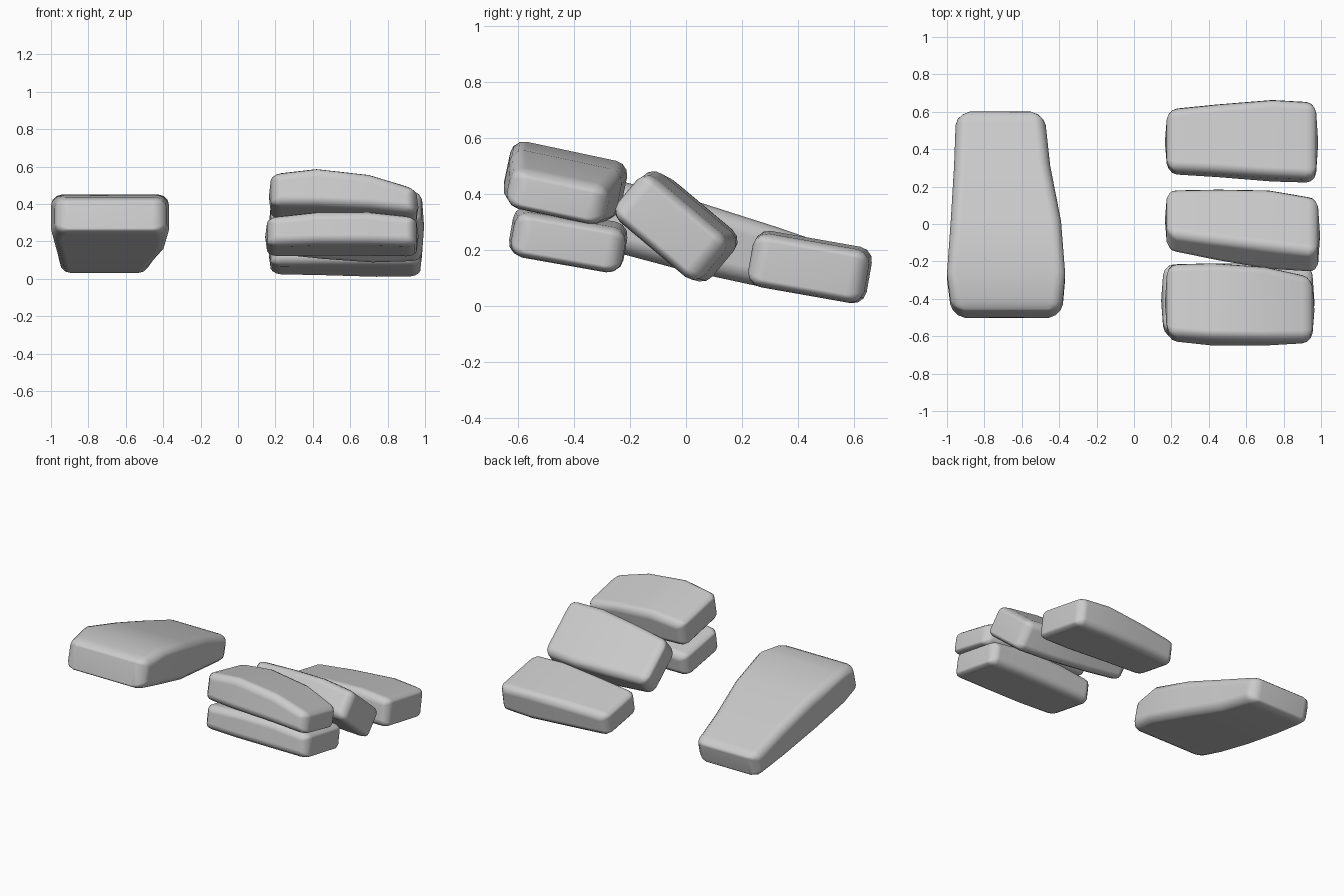
import bpy, bmesh
from math import sin, cos, radians
from mathutils import Vector

cube = bpy.data.objects.get("Cube")
if cube:
    bpy.data.objects.remove(cube, do_unlink=True)

stone_grey = bpy.data.materials.new("stone grey")
stone_grey.use_nodes = True
colour = (0.6, 0.6, 0.6, 1)
stone_grey.diffuse_color = colour
stone_grey.node_tree.nodes["Principled BSDF"].inputs["Base Color"].default_value = colour


def stone(name, across, up, stations, bevel=0.05, bulge=0.015):
    """Loft four-cornered sections (centre, half width, half thickness), then round the edges."""
    across, up = Vector(across), Vector(up)
    bm = bmesh.new()
    rings = []
    for x, y, z, w, t in stations:
        c = Vector((x, y, z))
        rings.append([bm.verts.new(c + across * w * a + up * t * b)
                      for a, b in ((-1, -1), (1, -1), (1, 1), (-1, 1))])
    for r, s in zip(rings, rings[1:]):
        for i in range(4):
            j = (i + 1) % 4
            bm.faces.new((r[i], r[j], s[j], s[i]))
    # Slightly swollen end caps
    for end, inner in ((0, 1), (-1, -2)):
        c, d = Vector(stations[end][:3]), Vector(stations[inner][:3])
        tip = bm.verts.new(c + (c - d).normalized() * bulge)
        ring = rings[end]
        for i in range(4):
            bm.faces.new((ring[i], ring[(i + 1) % 4], tip))
    bmesh.ops.recalc_face_normals(bm, faces=bm.faces)
    mesh = bpy.data.meshes.new(name)
    bm.to_mesh(mesh)
    bm.free()
    mesh.materials.append(stone_grey)
    mesh.shade_smooth()
    obj = bpy.data.objects.new(name, mesh)
    bpy.context.collection.objects.link(obj)
    mod = obj.modifiers.new("rounded edges", "BEVEL")
    mod.width = bevel
    mod.segments = 3
    mod.limit_method = "ANGLE"
    mod.angle_limit = radians(40)
    mod.harden_normals = True


def cross_stone(name, tilt, stations):
    """Stone lying along x, rolled down towards the back by tilt degrees."""
    a = radians(tilt)
    stone(name, (0, cos(a), -sin(a)), (0, sin(a), cos(a)), stations)


# Stacked pair at the front
cross_stone("upper_front_stone", 12, [
    (0.18, -0.42, 0.44, 0.20, 0.09),
    (0.42, -0.43, 0.45, 0.213, 0.105),
    (0.70, -0.44, 0.43, 0.205, 0.095),
    (0.95, -0.46, 0.385, 0.175, 0.07)])
cross_stone("lower_front_stone", 10, [
    (0.16, -0.41, 0.225, 0.19, 0.08),
    (0.42, -0.42, 0.24, 0.205, 0.09),
    (0.70, -0.42, 0.24, 0.207, 0.09),
    (0.95, -0.42, 0.225, 0.20, 0.08)])

# Steeply leaning stone in the middle
cross_stone("leaning_stone", 40, [
    (0.18, 0.02, 0.285, 0.165, 0.085),
    (0.45, -0.005, 0.285, 0.19, 0.10),
    (0.72, -0.03, 0.285, 0.21, 0.108),
    (0.98, -0.06, 0.28, 0.20, 0.10)])

# Stone lying at the back
cross_stone("back_stone", 10, [
    (0.18, 0.44, 0.125, 0.17, 0.08),
    (0.45, 0.445, 0.135, 0.19, 0.092),
    (0.74, 0.445, 0.14, 0.212, 0.102),
    (0.97, 0.435, 0.135, 0.21, 0.095)])

# Long tapering slab on the other side
lean = radians(14)
stone("long_slab", (1, 0, 0), (0, sin(lean), cos(lean)), [
    (-0.68, -0.48, 0.34, 0.295, 0.095),
    (-0.684, -0.28, 0.33, 0.316, 0.125),
    (-0.685, 0.0, 0.255, 0.295, 0.125),
    (-0.705, 0.3, 0.175, 0.257, 0.11),
    (-0.715, 0.58, 0.105, 0.237, 0.085)], bevel=0.06, bulge=0.02)
